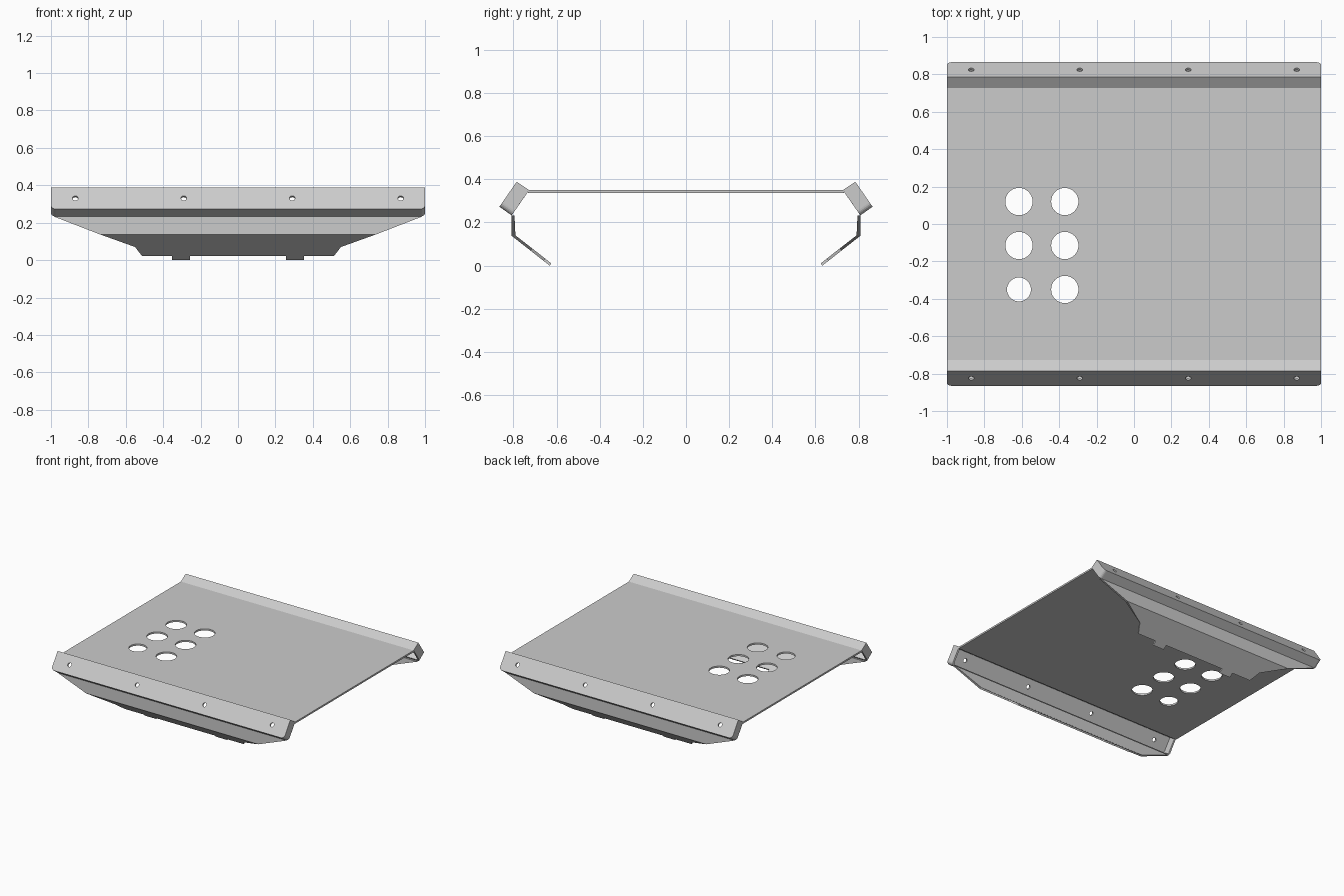
import bpy
import bmesh
from mathutils import Matrix, Vector

cube = bpy.data.objects.get("Cube")
if cube:
    bpy.data.objects.remove(cube, do_unlink=True)

THICK = 0.013

steel = bpy.data.materials.new("grey_steel")
steel.use_nodes = True
GREY = (0.6, 0.6, 0.6, 1)
steel.diffuse_color = GREY
steel.node_tree.nodes["Principled BSDF"].inputs["Base Color"].default_value = GREY


def make_object(name, bm):
    mesh = bpy.data.meshes.new(name)
    bm.to_mesh(mesh)
    bm.free()
    obj = bpy.data.objects.new(name, mesh)
    bpy.context.collection.objects.link(obj)
    return obj


def apply_modifiers(obj):
    """Replace the mesh by its evaluated result."""
    bpy.context.view_layer.update()
    graph = bpy.context.evaluated_depsgraph_get()
    mesh = bpy.data.meshes.new_from_object(obj.evaluated_get(graph))
    obj.modifiers.clear()
    obj.data = mesh


def sheet(name, polygons, side=1, round_edge=None):
    """Sheet metal: polygons of the outer skin, thickened inward."""
    bm = bmesh.new()
    for poly in polygons:
        pts = [(x, y * side, z) for x, y, z in poly]
        bm.faces.new([bm.verts.new(p) for p in (pts if side > 0 else pts[::-1])])
    bmesh.ops.remove_doubles(bm, verts=bm.verts, dist=0.0005)
    if round_edge:
        edges = [e for e in bm.edges if round_edge(*[v.co for v in e.verts])]
        bmesh.ops.bevel(bm, geom=edges, offset=0.025, segments=5,
                        profile=0.5, affect='EDGES')
    obj = make_object(name, bm)
    obj.data.materials.append(steel)
    solid = obj.modifiers.new("thickness", 'SOLIDIFY')
    solid.thickness = THICK
    solid.offset = -1
    solid.use_even_offset = True
    apply_modifiers(obj)
    return obj


def drill(obj, holes, axis, depth):
    """Cut round holes, each given as (centre, radius)."""
    bm = bmesh.new()
    turn = axis.to_track_quat('Z', 'Y').to_matrix().to_4x4()
    for centre, radius in holes:
        bmesh.ops.create_cone(bm, cap_ends=True, segments=32, radius1=radius,
                              radius2=radius, depth=depth,
                              matrix=Matrix.Translation(centre) @ turn)
    cutter = make_object("hole_cutter", bm)
    cutter.hide_render = True
    cut = obj.modifiers.new("holes", 'BOOLEAN')
    cut.operation = 'DIFFERENCE'
    cut.solver = 'EXACT'
    cut.object = cutter
    apply_modifiers(obj)
    bpy.data.objects.remove(cutter, do_unlink=True)


def strip(a, b, wide_a=1.0, wide_b=1.0):
    """Band between two profile points (y, z) with given half widths."""
    return [(-wide_a, *a), (wide_a, *a), (wide_b, *b), (-wide_b, *b)]


# Profile of one side, from the deck edge outward and down
deck_edge, ridge = (0.727, 0.35), (0.785, 0.389)
nose, neck = (0.865, 0.273), (0.808, 0.233)
bend, tip = (0.808, 0.138), (0.632, 0.0)

# Deck with six large round holes
deck = sheet("deck", [strip((-0.732, 0.35), (0.732, 0.35))])
drill(deck, [(Vector((x, y, 0.345)), 0.064 if x < -0.5 and y < -0.2 else 0.073)
             for x in (-0.615, -0.37) for y in (0.12, -0.115, -0.35)],
      Vector((0, 0, 1)), 0.1)


def on_slope(x, z):
    t = (bend[1] - z) / (bend[1] - tip[1])
    return (x, bend[0] + t * (tip[0] - bend[0]), z)


# Outline of half the lower flap, with one hanging tab
half = [(0.74, bend[1]), (0.55, 0.07), (0.535, 0.05), (0.513, 0.022),
        (0.353, 0.022), (0.353, 0.0), (0.257, 0.0), (0.257, 0.022)]
flap = ([on_slope(x, z) for x, z in half]
        + [on_slope(-x, z) for x, z in reversed(half)])

for label, side in (("front", -1), ("back", 1)):
    # Raised edge rail with closed ends and softened lower end corners
    profile = [deck_edge, ridge, nose, neck]
    skin = [strip(a, b) for a, b in zip(profile, profile[1:])]
    skin.append([(-1, *p) for p in profile])
    skin.append([(1, *p) for p in reversed(profile)])
    rail = sheet(label + "_rail", skin, side,
                 lambda p, q: abs(p.x - q.x) < 0.01 and max(p.z, q.z) < 0.3)

    # Four small bolt holes through the outer face of the rail
    out = Vector((0, side * (ridge[1] - nose[1]), nose[0] - ridge[0]))
    mid_y, mid_z = (ridge[0] + nose[0]) / 2, (ridge[1] + nose[1]) / 2
    drill(rail, [(Vector((x, side * mid_y, mid_z)), 0.015)
                 for x in (-0.87, -0.29, 0.29, 0.87)], out, 0.06)

    # Tapered skirt, folded inward along its lower edge
    sheet(label + "_skirt", [strip(neck, bend, 0.985, 0.74), flap], side)
